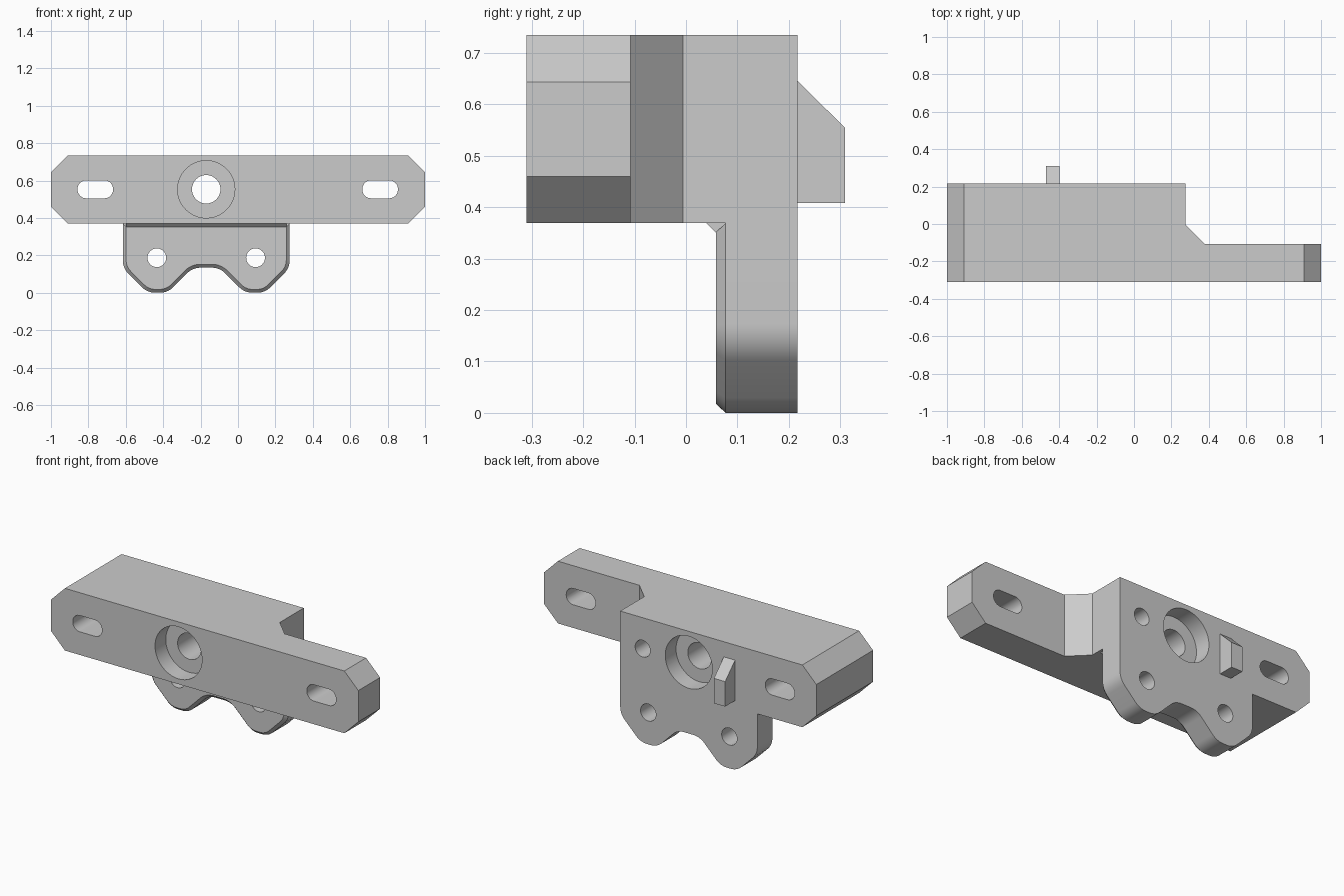
import bpy, bmesh, math
from mathutils import Vector

if "Cube" in bpy.data.objects:
    bpy.data.objects.remove(bpy.data.objects["Cube"])

grey = bpy.data.materials.new("light_grey")
grey.use_nodes = True
COLOUR = (0.6, 0.6, 0.6, 1)
grey.diffuse_color = COLOUR
grey.node_tree.nodes["Principled BSDF"].inputs["Base Color"].default_value = COLOUR

FRONT, BACK, BOTTOM, TOP = -0.31, 0.217, 0.369, 0.735
MID_X, MID_Z = -0.17, 0.553
BODY_HALF = 0.446
TAB = 0.264           # spacing of the tabs from the body centre


def fillet(corners, radius, steps=8, keep=()):
    """Round every corner of a 2D outline except those listed in keep."""
    out = []
    for i, corner in enumerate(corners):
        p = Vector(corner)
        if i in keep:
            out.append(p)
            continue
        u = (Vector(corners[i - 1]) - p).normalized()
        v = (Vector(corners[(i + 1) % len(corners)]) - p).normalized()
        half = u.angle(v) / 2
        reach = radius / math.tan(half)
        centre = p + (u + v).normalized() * radius / math.sin(half)
        a, b = p + u * reach - centre, p + v * reach - centre
        out += [centre + a.lerp(b, k / steps).normalized() * radius
                for k in range(steps + 1)]
    return out


def circle(x, z, r, n=48):
    return [(x + r * math.cos(math.tau * k / n), z + r * math.sin(math.tau * k / n))
            for k in range(n)]


def prism(name, outline, axis, start, end, shape=None):
    """Extrude a 2D outline along an axis; shape may edit the mesh."""
    place = {"x": lambda p, d: (d, p[0], p[1]),
             "y": lambda p, d: (p[0], d, p[1]),
             "z": lambda p, d: (p[0], p[1], d)}[axis]
    bm = bmesh.new()
    rings = [[bm.verts.new(place(p, d)) for p in outline] for d in (start, end)]
    n = len(outline)
    bm.faces.new(rings[0])
    bm.faces.new(rings[1])
    for i in range(n):
        j = (i + 1) % n
        bm.faces.new((rings[0][i], rings[0][j], rings[1][j], rings[1][i]))
    bmesh.ops.recalc_face_normals(bm, faces=bm.faces)
    if shape:
        shape(bm)
    mesh = bpy.data.meshes.new(name)
    bm.to_mesh(mesh)
    bm.free()
    mesh.materials.append(grey)
    obj = bpy.data.objects.new(name, mesh)
    bpy.context.collection.objects.link(obj)
    return obj


def cut(target, outline, start, end):
    """Cut a pocket or through hole along y."""
    cutter = prism("cutter", outline, "y", start, end)
    cutter.hide_render = True
    mod = target.modifiers.new("hole", "BOOLEAN")
    mod.operation = "DIFFERENCE"
    mod.solver = "EXACT"
    mod.object = cutter
    bpy.context.view_layer.objects.active = target
    bpy.ops.object.modifier_apply(modifier=mod.name)
    bpy.data.objects.remove(cutter)


# Mounting bar: stepped plan, chamfered on the depthwise edges of both ends
def chamfer_ends(bm):
    edges = []
    for e in bm.edges:
        a, b = (v.co for v in e.verts)
        if abs(a.x) > 0.99 and abs(a.x - b.x) < 0.01 and abs(a.y - b.y) > 0.1:
            edges.append(e)
    bmesh.ops.bevel(bm, geom=edges, offset=0.091, segments=1, affect="EDGES")


right_x = MID_X + BODY_HALF
plan = [(-1, FRONT), (1, FRONT), (1, -0.108), (0.379, -0.108),
        (right_x, -0.006), (right_x, BACK), (-1, BACK)]
bar = prism("mounting_bar", plan, "z", BOTTOM, TOP, chamfer_ends)

# Screw slots at both ends
for x in (-0.763, 0.76):
    w, h = 0.095, 0.048
    slot = fillet([(x - w, MID_Z - h), (x + w, MID_Z - h),
                   (x + w, MID_Z + h), (x - w, MID_Z + h)], 0.046)
    cut(bar, slot, -0.5, 0.5)

# Central bore, counterbored on both faces, and a blind pin hole behind
cut(bar, circle(MID_X, MID_Z, 0.076), -0.5, 0.5)
cut(bar, circle(MID_X, MID_Z, 0.153, 64), -0.5, FRONT + 0.1)
cut(bar, circle(MID_X, MID_Z, 0.153, 64), BACK - 0.1, 0.5)
cut(bar, circle(0.13, MID_Z, 0.049), BACK - 0.2, 0.5)


# Two-tab flange with a chamfered front rim
def chamfer_front(bm):
    face = min(bm.faces, key=lambda f: f.calc_center_median().y)
    bmesh.ops.inset_region(bm, faces=[face], thickness=0.018, use_even_offset=True)
    for v in face.verts:
        v.co.y = 0.058


half_outline = [(BODY_HALF, BOTTOM), (BODY_HALF, 0.132), (TAB + 0.05, 0),
                (TAB - 0.058, 0), (TAB - 0.192, 0.134)]
outline = [(MID_X + x, z) for x, z in half_outline]
outline += [(MID_X - x, z) for x, z in reversed(half_outline)]
flange = prism("tab_flange", fillet(outline, 0.1, keep=(0, len(outline) - 1)),
               "y", 0.077, BACK, chamfer_front)
for side in (-1, 1):
    cut(flange, circle(MID_X + side * TAB, 0.187, 0.05), -0.5, 0.5)

# Small fillet where the flange meets the bar
fillet_strip = prism("fillet_strip", [(0.04, BOTTOM), (0.058, 0.351), (0.077, BOTTOM)],
                     "x", MID_X - BODY_HALF + 0.017, right_x - 0.017)

# Sloped locating peg on the back
peg = prism("locating_peg", [(BACK - 0.01, 0.408), (0.309, 0.408), (0.309, 0.555),
                             (BACK, 0.646), (BACK - 0.01, 0.646)], "x", -0.471, -0.398)

# Smooth the curved walls, keep the edges crisp
bpy.ops.object.select_all(action="DESELECT")
for obj in (bar, flange, fillet_strip, peg):
    obj.select_set(True)
bpy.context.view_layer.objects.active = bar
bpy.ops.object.shade_smooth_by_angle(angle=math.radians(30))
